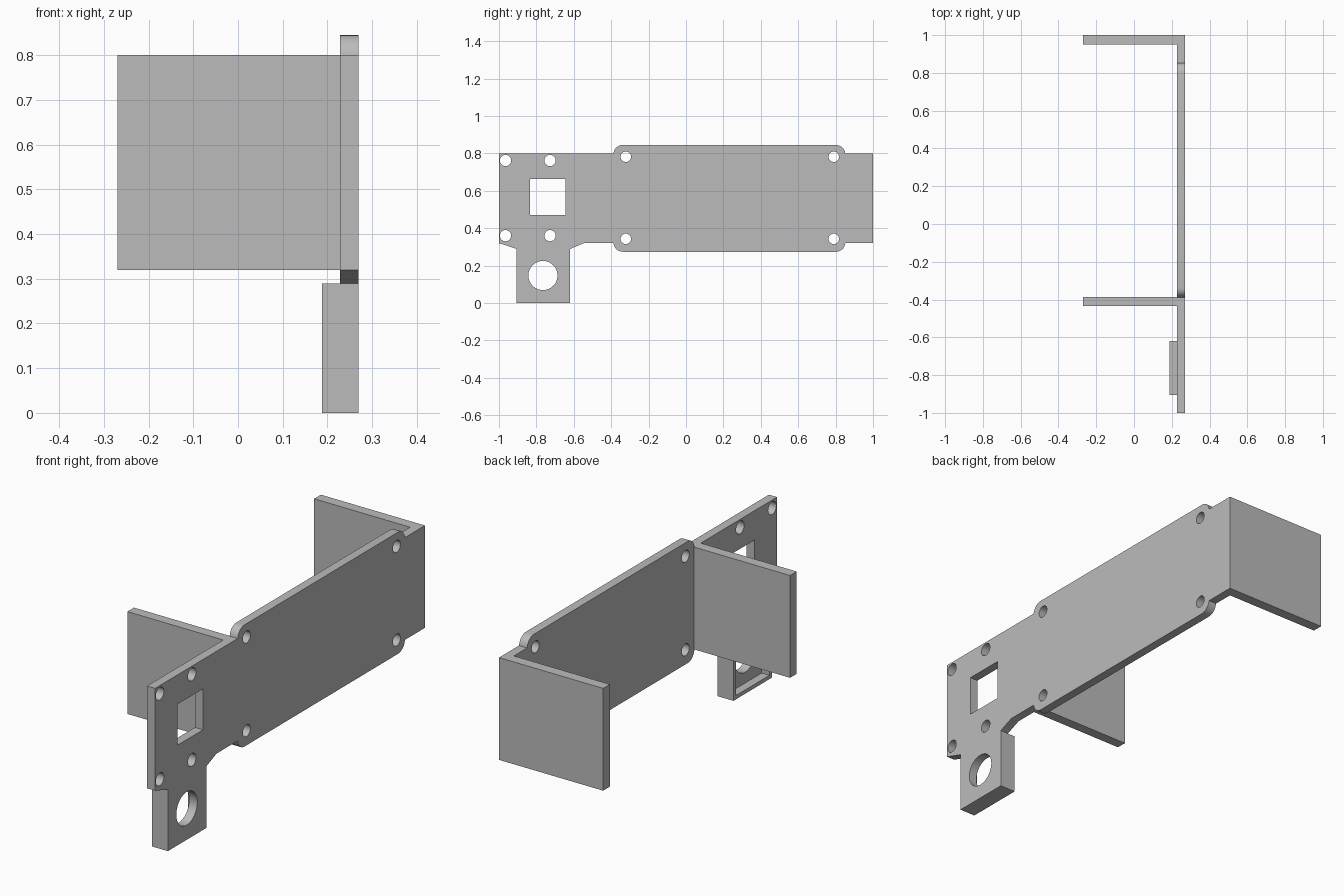
import bpy, math
from mathutils import Matrix

cube = bpy.data.objects.get("Cube")
if cube:
    bpy.data.objects.remove(cube, do_unlink=True)

grey = bpy.data.materials.new("plain grey")
grey.use_nodes = True
COLOUR = (0.5, 0.5, 0.5, 1)
grey.diffuse_color = COLOUR
grey.node_tree.nodes["Principled BSDF"].inputs["Base Color"].default_value = COLOUR

OUTER, INNER, TAB_BACK, EDGE = 0.27, 0.228, 0.188, -0.27
LOW, HIGH = 0.32, 0.8


def arc(y, z, r, start, end, n):
    """Points along an arc, angles in degrees."""
    angles = [math.radians(start + (end - start) * i / n) for i in range(n + 1)]
    return [(y + r * math.cos(a), z + r * math.sin(a)) for a in angles]


def circle(y, z, r):
    return arc(y, z, r, 0, 360, 32)[:-1]


def rect(y0, y1, z0, z1):
    return [(y0, z0), (y1, z0), (y1, z1), (y0, z1)]


def slab(name, loops, x0, x1):
    """Flat part with holes, drawn in the y-z plane and thickened along x."""
    curve = bpy.data.curves.new(name + " profile", "CURVE")
    curve.dimensions = "2D"
    curve.fill_mode = "BOTH"
    curve.extrude = (x1 - x0) / 2
    for loop in loops:
        spline = curve.splines.new("POLY")
        spline.points.add(len(loop) - 1)
        for point, (y, z) in zip(spline.points, loop):
            point.co = (y, z, 0, 1)
        spline.use_cyclic_u = True
    obj = bpy.data.objects.new(name, curve)
    bpy.context.collection.objects.link(obj)
    bpy.ops.object.select_all(action="DESELECT")
    obj.select_set(True)
    bpy.context.view_layer.objects.active = obj
    bpy.ops.object.convert(target="MESH")
    obj = bpy.context.object
    # local x, y, z become world y, z, x
    obj.data.transform(Matrix(((0, 0, 1, (x0 + x1) / 2), (1, 0, 0, 0),
                               (0, 1, 0, 0), (0, 0, 0, 1))))
    bpy.ops.object.mode_set(mode="EDIT")
    bpy.ops.mesh.select_all(action="SELECT")
    bpy.ops.mesh.remove_doubles(threshold=0.0001)
    bpy.ops.mesh.normals_make_consistent(inside=False)
    bpy.ops.object.mode_set(mode="OBJECT")
    obj.data.materials.clear()
    obj.data.materials.append(grey)
    bpy.ops.object.shade_smooth_by_angle(angle=math.radians(30))
    return obj


# Main plate outline: raised middle with rounded corners, tab at the front
Y0, Y1, Z0, Z1, R = -0.388, 0.852, 0.274, 0.845, 0.05
TAB0, TAB1, TAB_TOP = -0.905, -0.62, 0.289
outline = [(-1, LOW), (TAB0, TAB_TOP), (TAB0, 0), (TAB1, 0), (TAB1, TAB_TOP),
           (-0.545, LOW), (Y0, LOW)]
outline += arc(Y0 + R, Z0 + R, R, 180, 270, 8)
outline += arc(Y1 - R, Z0 + R, R, 270, 360, 8)
outline += [(Y1, LOW), (1, LOW), (1, HIGH), (Y1, HIGH)]
outline += arc(Y1 - R, Z1 - R, R, 0, 90, 8)
outline += arc(Y0 + R, Z1 - R, R, 90, 180, 8)
outline += [(Y0, HIGH), (-1, HIGH)]

# Holes: four at the front, four in the middle, a window and a round opening
holes = [circle(y, z, 0.03) for y in (-0.965, -0.727) for z in (0.36, 0.762)]
holes += [circle(y, z, 0.028) for y in (-0.322, 0.79) for z in (0.343, 0.782)]
window = rect(-0.835, -0.645, 0.47, 0.662)
opening = circle(-0.765, 0.147, 0.078)
slab("main_plate", [outline, window, opening] + holes, INNER, OUTER)

# Shallow frame behind the tab
T = 0.018
slab("tab_frame", [rect(TAB0, TAB1, 0, TAB_TOP),
                   rect(TAB0 + T, TAB1 - T, T, TAB_TOP - T)], TAB_BACK, INNER)

# Two flanges reaching sideways from the plate
slab("middle_flange", [rect(-0.435, -0.386, LOW, HIGH)], EDGE, INNER)
slab("back_flange", [rect(0.95, 1, LOW, HIGH)], EDGE, INNER)
